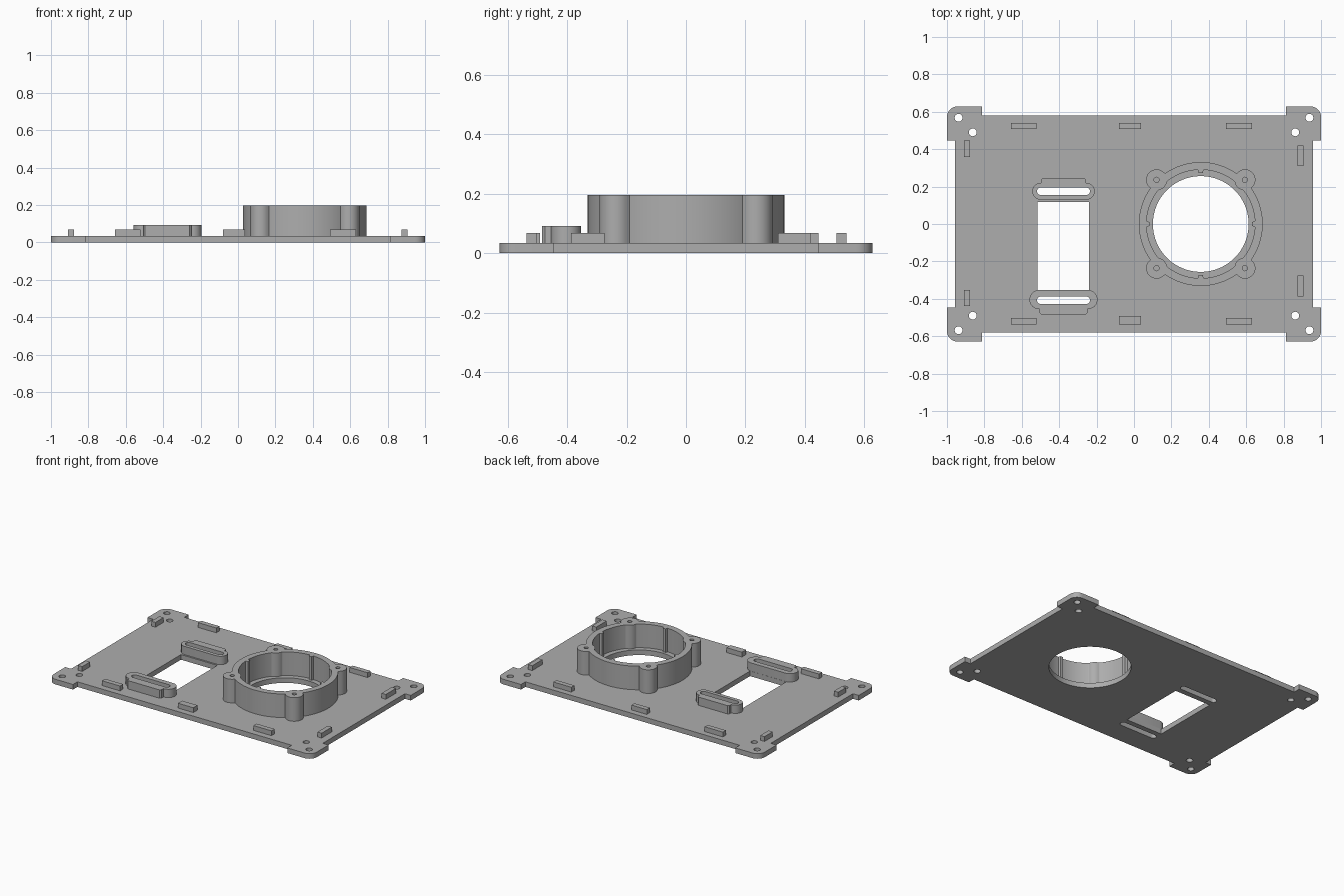
import bpy, bmesh
from math import sin, cos, pi, sqrt, radians

cube = bpy.data.objects.get("Cube")
if cube:
    bpy.data.objects.remove(cube, do_unlink=True)

grey = bpy.data.materials.new("plain grey")
grey.use_nodes = True
COLOUR = (0.42, 0.42, 0.42, 1)
grey.diffuse_color = COLOUR
grey.node_tree.nodes["Principled BSDF"].inputs["Base Color"].default_value = COLOUR

PLATE = 0.035


def arc(cx, cy, r, start, end, n=12):
    return [(cx + r * cos(radians(start + (end - start) * i / n)),
             cy + r * sin(radians(start + (end - start) * i / n))) for i in range(n + 1)]


def circle(cx, cy, r, n=32):
    return arc(cx, cy, r, 0, 360, n)[:-1]


def rect(x0, x1, y0, y1):
    return [(x0, y0), (x1, y0), (x1, y1), (x0, y1)]


def stadium(cx, cy, half, r):
    return arc(cx + half - r, cy, r, -90, 90) + arc(cx - half + r, cy, r, 90, 270)


def slab(name, loops, z0, z1):
    """Extrude an outline, with any inner loops cut as holes."""
    curve = bpy.data.curves.new(name, "CURVE")
    curve.dimensions = "2D"
    curve.fill_mode = "BOTH"
    curve.extrude = (z1 - z0) / 2
    for loop in loops:
        spline = curve.splines.new("POLY")
        spline.points.add(len(loop) - 1)
        for p, (x, y) in zip(spline.points, loop):
            p.co = (x, y, 0, 1)
        spline.use_cyclic_u = True
    helper = bpy.data.objects.new(name + " outline", curve)
    bpy.context.collection.objects.link(helper)
    graph = bpy.context.evaluated_depsgraph_get()
    mesh = bpy.data.meshes.new_from_object(helper.evaluated_get(graph))
    bpy.data.objects.remove(helper, do_unlink=True)
    bm = bmesh.new()
    bm.from_mesh(mesh)
    bmesh.ops.translate(bm, verts=bm.verts, vec=(0, 0, (z0 + z1) / 2))
    bmesh.ops.remove_doubles(bm, verts=bm.verts, dist=0.00005)
    bmesh.ops.recalc_face_normals(bm, faces=bm.faces)
    bm.to_mesh(mesh)
    bm.free()
    mesh.materials.clear()
    mesh.materials.append(grey)
    obj = bpy.data.objects.new(name, mesh)
    bpy.context.collection.objects.link(obj)
    bpy.ops.object.select_all(action="DESELECT")
    obj.select_set(True)
    bpy.context.view_layer.objects.active = obj
    bpy.ops.object.shade_smooth_by_angle(angle=radians(30))
    return obj


# Base plate: rounded corner tabs, screw holes, window, slots and round opening
quarter = [(0.956, 0), (0.956, 0.446), (1, 0.446)] + arc(0.945, 0.573, 0.055, 0, 90, 8) \
    + [(0.814, 0.628), (0.814, 0.58)]
half = quarter + [(-x, y) for x, y in reversed(quarter)]
outline = half + [(x, -y) for x, y in reversed(half[1:-1])]
holes = [circle(sx * x, sy * y, 0.021, 24) for sx in (-1, 1) for sy in (-1, 1)
         for x, y in ((0.938, 0.568), (0.862, 0.49))]
SLOT_X = -0.377
slots = {"rear": stadium(SLOT_X, 0.175, 0.142, 0.02),
         "front": stadium(SLOT_X, -0.408, 0.142, 0.02)}
RX = 0.357
window = rect(-0.516, -0.24, -0.352, 0.118)
slab("base_plate", [outline, window, circle(RX, 0, 0.256, 96)] + holes + list(slots.values()),
     0, PLATE)


# Slotted mounting blocks with a raised tab on the side away from the window
def block(name, cy, half, r, tab, tip, side):
    flat = half - r
    pts = arc(flat, 0, r, -90, 90) + [(tab, r), (tab, tip - 0.01), (tab - 0.01, tip),
                                      (0.01 - tab, tip), (-tab, tip - 0.01), (-tab, r)] \
        + arc(-flat, 0, r, 90, 270)
    slab(name + "_slot_block", [[(SLOT_X + x, cy + side * y) for x, y in pts], slots[name]],
         PLATE, 0.092)


block("rear", 0.175, 0.167, 0.045, 0.12, 0.071, 1)
block("front", -0.404, 0.182, 0.051, 0.129, 0.081, -1)

# Round housing: outer wall swells around four screw bosses, inner wall has four ribs
BOSS, BOSS_R = 0.334, 0.056


def wall(outer):
    pts = []
    for i in range(480):
        a = 2 * pi * i / 480
        off = (a % (pi / 2)) - pi / 4
        r = 0.331 if outer else 0.29
        reach = BOSS_R ** 2 - (BOSS * sin(off)) ** 2
        if reach > 0:
            d = BOSS * cos(off)
            r = max(r, d + sqrt(reach)) if outer else min(r, d - sqrt(reach))
        if not outer and pi / 4 - abs(off) < 0.05:
            r = 0.274
        pts.append((RX + r * cos(a), r * sin(a)))
    return pts


B = BOSS / sqrt(2)
slab("round_housing", [wall(True), wall(False)]
     + [circle(RX + sx * B, sy * B, 0.014, 16) for sx in (-1, 1) for sy in (-1, 1)],
     PLATE, 0.197)

# Locating pegs along the four edges
pegs = [(-0.658, -0.52, 0.507, 0.54), (-0.08, 0.037, 0.507, 0.54), (0.493, 0.63, 0.507, 0.54),
        (-0.658, -0.52, -0.537, -0.503), (-0.08, 0.037, -0.537, -0.492),
        (0.493, 0.63, -0.537, -0.503),
        (-0.909, -0.877, 0.357, 0.446), (-0.909, -0.877, -0.438, -0.352),
        (0.874, 0.906, 0.31, 0.42), (0.874, 0.906, -0.387, -0.275)]
for i, peg in enumerate(pegs):
    slab(f"locating_peg_{i + 1}", [rect(*peg)], PLATE, 0.068)
